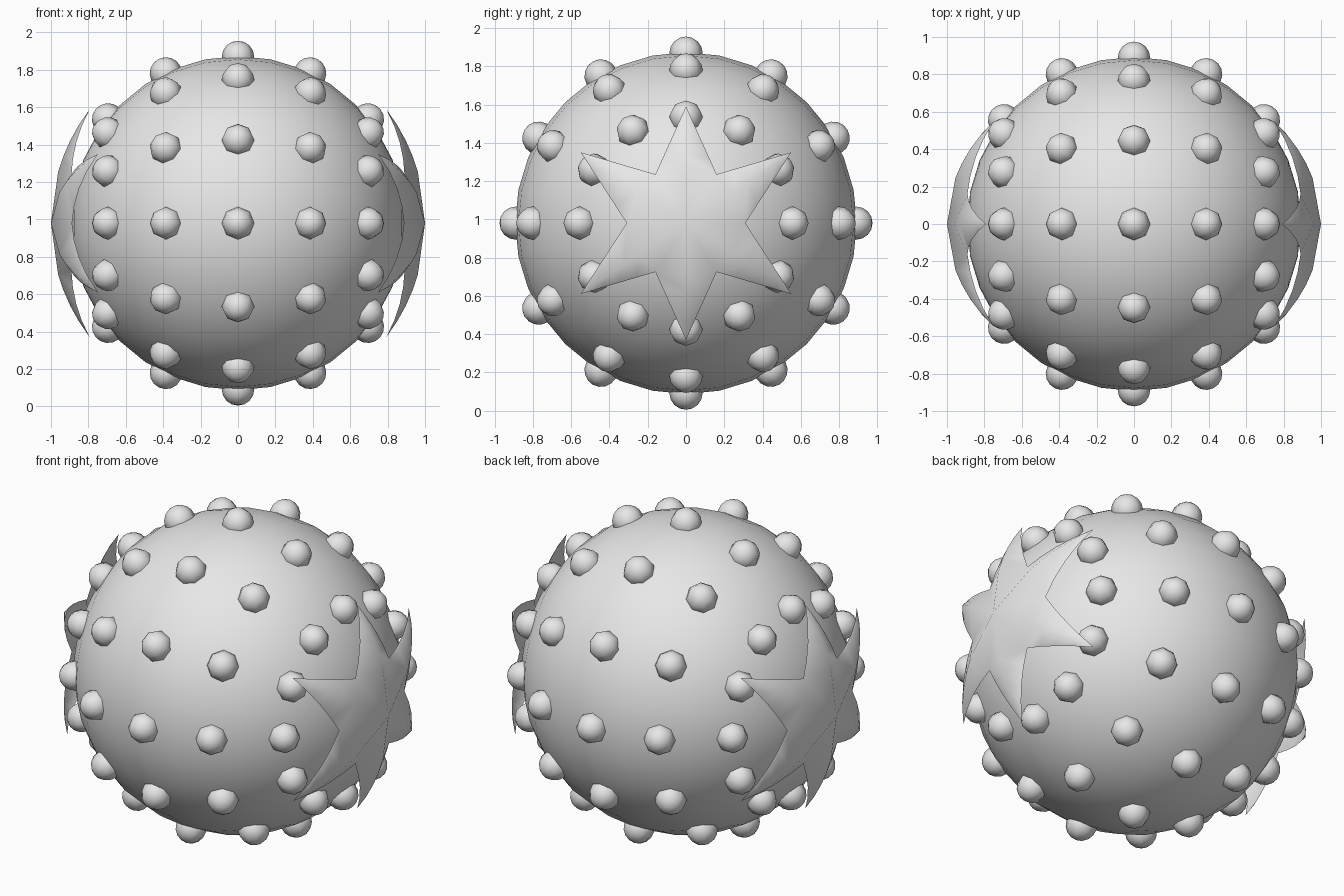
import bpy, math
from mathutils import Vector, Matrix

if "Cube" in bpy.data.objects:
    bpy.data.objects.remove(bpy.data.objects["Cube"])

CENTRE = Vector((0, 0, 0.98))
BODY_R = 0.893

grey = bpy.data.materials.new("plain grey")
grey.diffuse_color = (0.8, 0.8, 0.8, 1)
grey.use_nodes = True
grey.node_tree.nodes["Principled BSDF"].inputs["Base Color"].default_value = grey.diffuse_color


def smooth(obj, angle):
    bpy.ops.object.select_all(action='DESELECT')
    obj.select_set(True)
    bpy.context.view_layer.objects.active = obj
    bpy.ops.object.shade_smooth_by_angle(angle=math.radians(angle))


def ball(name, radius, segments, rings, location, axis):
    """Sphere whose pole points along axis."""
    bpy.ops.mesh.primitive_uv_sphere_add(segments=segments, ring_count=rings, radius=radius)
    obj = bpy.context.object
    obj.name = name
    turn = Vector(axis).to_track_quat('Z', 'Y').to_matrix().to_4x4()
    obj.data.transform(turn)
    obj.location = location
    obj.data.materials.append(grey)
    smooth(obj, 60)
    return obj


# Round body, poles on the left and right
ball("body", BODY_R, 32, 16, CENTRE, (1, 0, 0))

# Studs: five rings of twelve around the left-right axis
for tilt in (-51.4, -25.7, 0, 25.7, 51.4):
    t = math.radians(tilt)
    for i in range(12):
        a = math.radians(30 * i)
        d = Vector((math.sin(t), math.cos(t) * math.cos(a), math.cos(t) * math.sin(a)))
        ball("stud", 0.087, 8, 8, CENTRE + d * 0.888, d)


def on_shell(y, z, radius):
    """Point at (y, z) lifted onto a sphere of the given radius."""
    return Vector((math.sqrt(radius * radius - y * y - z * z), y, z))


def star(name, side):
    """Six-pointed star with raised arm ridges, bent around the body."""
    tips = [(0, 0.61), (0.55, 0.37), (0.55, -0.37), (0, -0.61), (-0.55, -0.37), (-0.55, 0.37)]
    notches = [(0.16, 0.255), (0.31, 0), (0.16, -0.255),
               (-0.16, -0.255), (-0.31, 0), (-0.16, 0.255)]
    steps = 4
    verts, faces = [], []

    def add(p):
        verts.append(Vector((p.x * side, p.y, p.z)) + CENTRE)
        return len(verts) - 1

    centre = add(on_shell(0, 0, 1.0))
    notch_ids = [add(on_shell(y, z, 0.94)) for y, z in notches]
    for i, tip in enumerate(tips):
        tip = Vector(tip)
        tip_id = add(on_shell(tip.x, tip.y, 1.0))
        ridge = [add(on_shell(*(tip * (0.45 + 0.55 * k / steps)), 1.0)) for k in range(steps)]
        ridge.append(tip_id)
        for n in (i - 1, i):
            notch = Vector(notches[n])
            edge = [notch_ids[n]]
            for k in range(1, steps):
                f = k / steps
                p = notch.lerp(tip, f)
                edge.append(add(on_shell(p.x, p.y, 0.94 + 0.06 * f)))
            edge.append(tip_id)
            new = [(centre, ridge[0], edge[0])]
            for k in range(steps - 1):
                new.append((ridge[k], ridge[k + 1], edge[k + 1], edge[k]))
            new.append((ridge[-2], tip_id, edge[-2]))
            # Keep every face pointing outwards
            for face in new:
                a, b, c = (verts[j] for j in face[:3])
                out = (b - a).cross(c - a).x * side > 0
                faces.append(face if out else face[::-1])
    mesh = bpy.data.meshes.new(name)
    mesh.from_pydata(verts, [], faces)
    mesh.materials.append(grey)
    obj = bpy.data.objects.new(name, mesh)
    bpy.context.collection.objects.link(obj)
    smooth(obj, 80)


# Star plates on both sides
star("right_star", 1)
star("left_star", -1)
